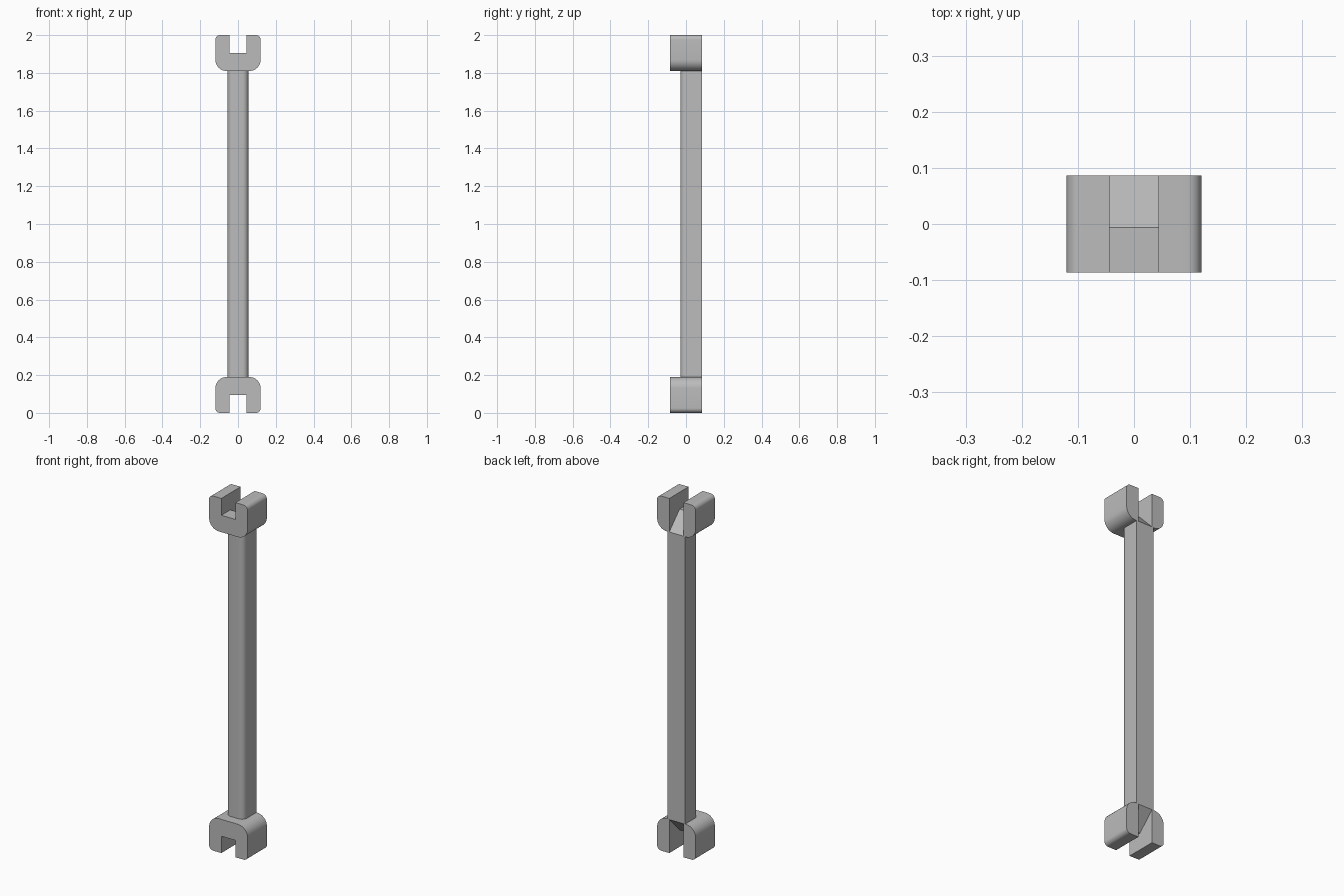
import bpy, bmesh, math
from mathutils import Vector

if "Cube" in bpy.data.objects:
    bpy.data.objects.remove(bpy.data.objects["Cube"], do_unlink=True)

grey = bpy.data.materials.new("light grey metal")
grey.use_nodes = True
colour = (0.5, 0.5, 0.5, 1)
grey.diffuse_color = colour
grey.node_tree.nodes["Principled BSDF"].inputs["Base Color"].default_value = colour

MID = 1.0           # height of the mirror plane
HALF_DEPTH = 0.086
JAW_BASE = 0.81     # heights below are measured from the mirror plane
SLOT_FLOOR = 0.905
STEPS = 8


def rounded_outline(corners):
    """Counter-clockwise (a, b, radius) corners to a list of outline points."""
    points = []
    for i, (a, b, r) in enumerate(corners):
        p = Vector((a, b))
        if not r:
            points.append(p)
            continue
        before = (Vector(corners[i - 1][:2]) - p).normalized() * r
        after = (Vector(corners[(i + 1) % len(corners)][:2]) - p).normalized() * r
        centre = p + before + after
        for k in range(STEPS + 1):
            t = k / STEPS * math.pi / 2
            points.append(centre - after * math.cos(t) - before * math.sin(t))
    return points


def extrude(name, outline, place, start, end):
    """Prism of the outline; place(a, b, depth) gives the 3D position."""
    bm = bmesh.new()
    face = bm.faces.new([bm.verts.new(place(p.x, p.y, start)) for p in outline])
    moved = bmesh.ops.extrude_face_region(bm, geom=[face])["geom"]
    shift = Vector(place(0, 0, end)) - Vector(place(0, 0, start))
    bmesh.ops.translate(bm, vec=shift,
                        verts=[v for v in moved if isinstance(v, bmesh.types.BMVert)])
    bmesh.ops.recalc_face_normals(bm, faces=bm.faces)
    mesh = bpy.data.meshes.new(name)
    bm.to_mesh(mesh)
    bm.free()
    mesh.materials.append(grey)
    ob = bpy.data.objects.new(name, mesh)
    ob.location.z = MID
    bpy.context.collection.objects.link(ob)
    return ob


def finish(ob):
    """Apply modifiers and smooth the rounded sides."""
    bpy.ops.object.select_all(action='DESELECT')
    ob.select_set(True)
    bpy.context.view_layer.objects.active = ob
    bpy.ops.object.convert(target='MESH')
    bpy.ops.object.shade_smooth_by_angle(angle=math.radians(30))


# Shaft: flat back, rounded front edges
shaft_outline = rounded_outline([(-0.055, -0.03, 0.03), (0.055, -0.03, 0.03),
                                 (0.055, HALF_DEPTH, 0), (-0.055, HALF_DEPTH, 0)])
shaft = extrude("shaft", shaft_outline, lambda a, b, d: (a, b, d), -JAW_BASE, JAW_BASE)
finish(shaft)

# Jaws: rounded block with an open slot, mirrored to both ends
jaw_outline = rounded_outline([(-0.12, JAW_BASE, 0.06), (0.12, JAW_BASE, 0.06),
                               (0.12, 1, 0.025), (-0.12, 1, 0.025)])
jaws = extrude("jaws", jaw_outline, lambda a, b, d: (a, d, b), -HALF_DEPTH, HALF_DEPTH)

# Slot cutter: level floor in front, ramp sloping down to the back
slope = (SLOT_FLOOR - JAW_BASE - 0.001) / (HALF_DEPTH + 0.006)
back = 0.15
slot_outline = [Vector(p) for p in (
    (-back, SLOT_FLOOR), (-0.006, SLOT_FLOOR),
    (back, SLOT_FLOOR - slope * (back + 0.006)), (back, 1.1), (-back, 1.1))]
slot = extrude("slot_cutter", slot_outline, lambda a, b, d: (d, a, b), -0.044, 0.044)
slot.hide_render = True

cut = jaws.modifiers.new("slot", 'BOOLEAN')
cut.operation = 'DIFFERENCE'
cut.solver = 'EXACT'
cut.object = slot
mirror = jaws.modifiers.new("both ends", 'MIRROR')
mirror.use_axis = (False, False, True)
mirror.use_clip = False
finish(jaws)
bpy.data.objects.remove(slot, do_unlink=True)
